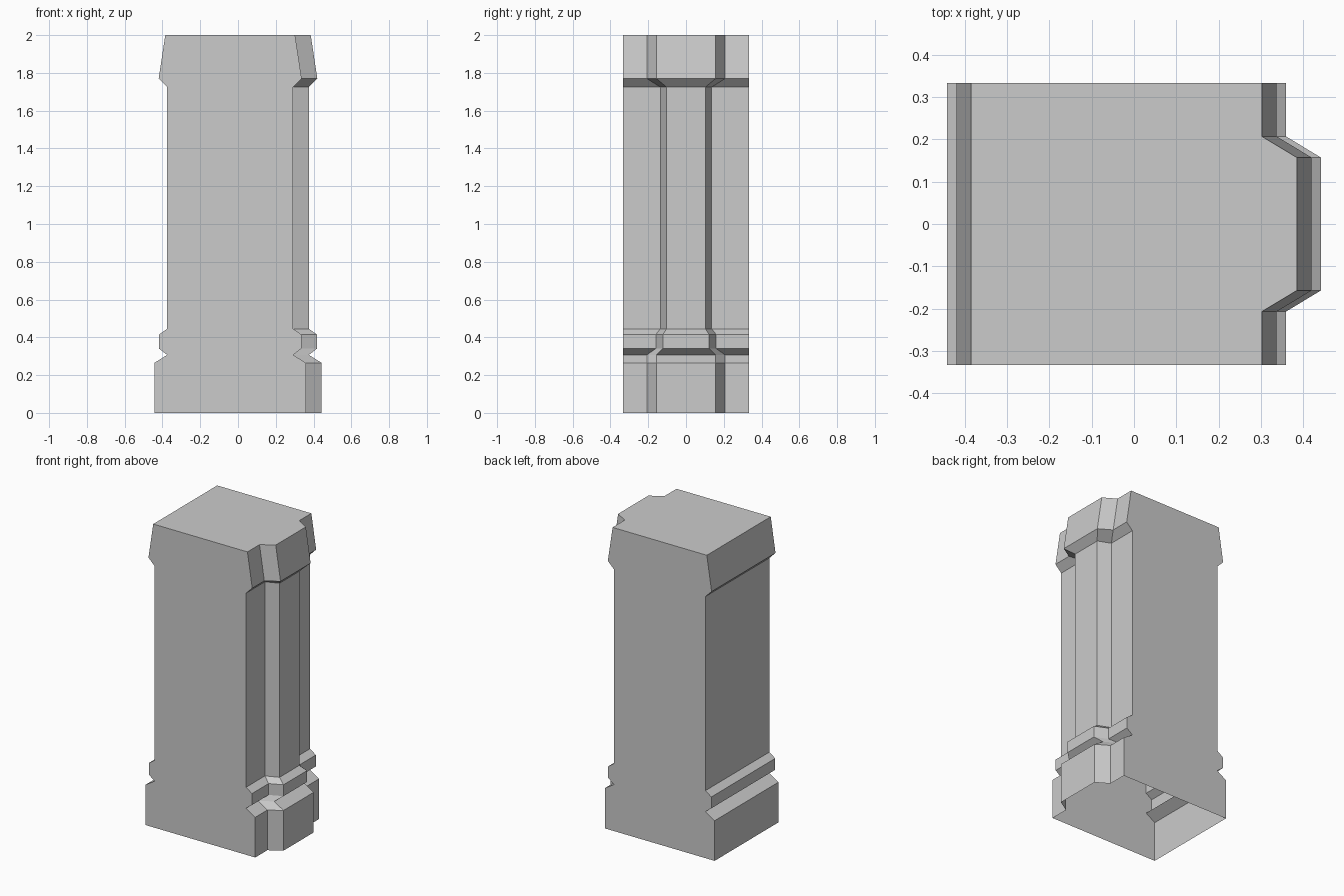
import bpy
import bmesh

if "Cube" in bpy.data.objects:
    bpy.data.objects.remove(bpy.data.objects["Cube"])

HALF_DEPTH = 0.333
REVEAL = 0.083  # how far the central pilaster stands out

# Levels: height, half width, pilaster face half width, pilaster root half width
LEVELS = [
    (0.00, 0.442, 0.157, 0.207),
    (0.265, 0.442, 0.157, 0.207),
    (0.307, 0.375, 0.157, 0.207),
    (0.34, 0.418, 0.123, 0.160),
    (0.415, 0.418, 0.123, 0.160),
    (0.445, 0.375, 0.103, 0.136),
    (1.725, 0.375, 0.103, 0.136),
    (1.77, 0.420, 0.157, 0.207),
    (2.00, 0.385, 0.157, 0.207),
]


def section(z, w, face, root):
    """Horizontal outline, counter-clockwise from the back-left corner."""
    inner = w - REVEAL
    right = [(inner, -HALF_DEPTH), (inner, -root), (w, -face)]
    right += [(x, -y) for x, y in reversed(right)]
    return [(x, y, z) for x, y in [(-w, HALF_DEPTH), (-w, -HALF_DEPTH)] + right]


bm = bmesh.new()
rings = [[bm.verts.new(p) for p in section(*level)] for level in LEVELS]

# Moulded wall on the left and pilaster on the right
n = len(rings[0])
for low, high in zip(rings, rings[1:]):
    for i in range(n - 1):
        if i == 1:
            continue
        bm.faces.new((low[i], low[i + 1], high[i + 1], high[i]))

# Flat front and back, one silhouette face each
bm.faces.new([r[1] for r in reversed(rings)] + [r[2] for r in rings])
bm.faces.new([r[n - 1] for r in reversed(rings)] + [r[0] for r in rings])

# Flat top; the underside is open
bm.faces.new(rings[-1])

mesh = bpy.data.meshes.new("pillar")
bm.to_mesh(mesh)
bm.free()
pillar = bpy.data.objects.new("pillar", mesh)
bpy.context.collection.objects.link(pillar)
